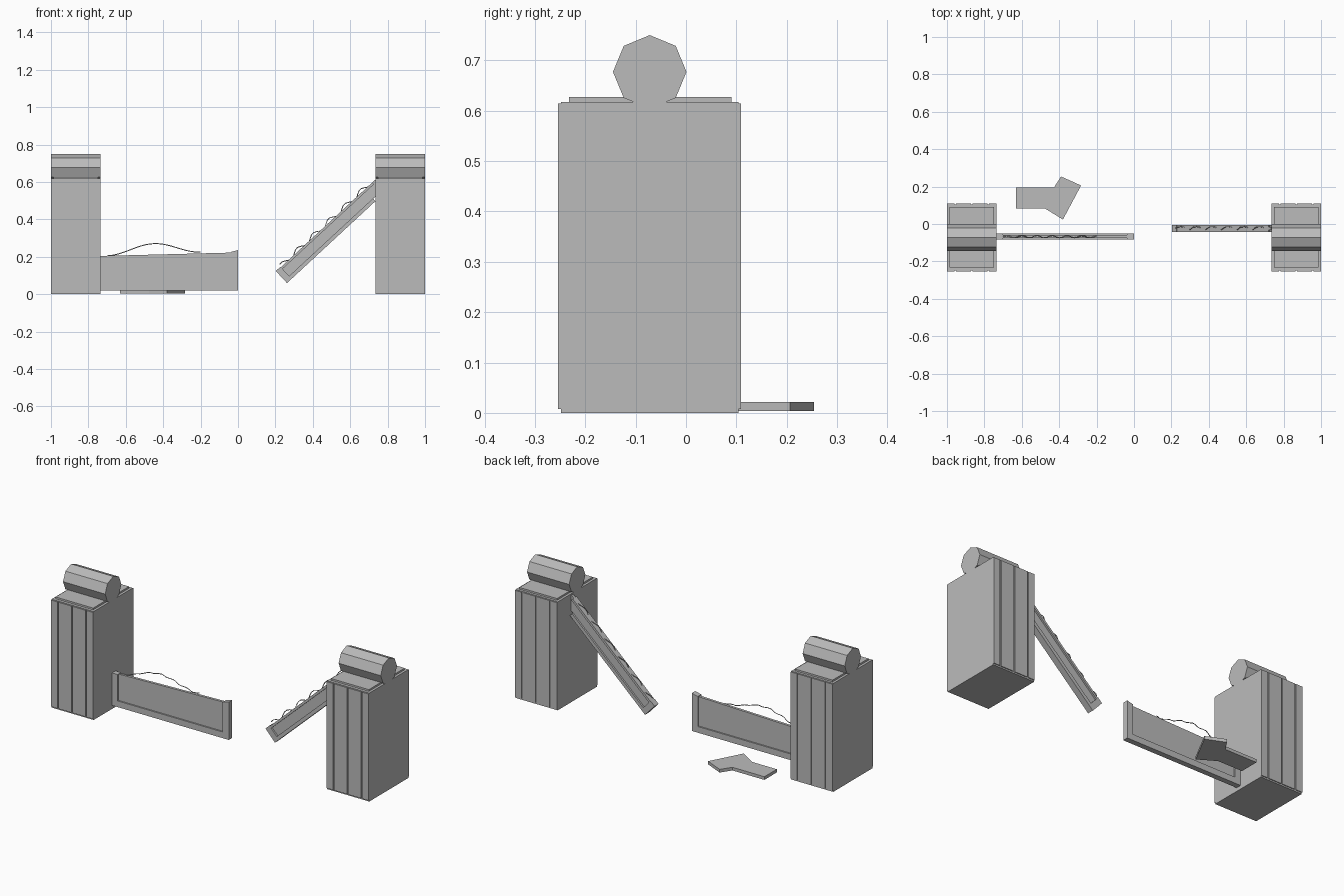
import bpy, math
from mathutils import Matrix, Vector

if "Cube" in bpy.data.objects:
    bpy.data.objects.remove(bpy.data.objects["Cube"])

grey = bpy.data.materials.new("stone_grey")
grey.diffuse_color = (0.5, 0.5, 0.5, 1)
grey.use_nodes = True
grey.node_tree.nodes["Principled BSDF"].inputs["Base Color"].default_value = grey.diffuse_color


def mesh_object(name, verts, faces, mat=None):
    me = bpy.data.meshes.new(name)
    me.from_pydata([(mat @ Vector(v)) if mat else v for v in verts], [], faces)
    me.materials.append(grey)
    ob = bpy.data.objects.new(name, me)
    bpy.context.collection.objects.link(ob)
    return ob


def prism(name, outline, lo, hi, axis="y", mat=None):
    """Extrude a 2D outline: (y,z) along x, (x,z) along y, (x,y) along z."""
    put = {"x": lambda p, d: (d, p[0], p[1]),
           "y": lambda p, d: (p[0], d, p[1]),
           "z": lambda p, d: (p[0], p[1], d)}[axis]
    area = sum(a[0] * b[1] - b[0] * a[1] for a, b in zip(outline, outline[1:] + outline[:1]))
    if (area < 0) != (axis == "y"):
        outline = outline[::-1]
    n = len(outline)
    verts = [put(p, lo) for p in outline] + [put(p, hi) for p in outline]
    faces = [tuple(range(n))[::-1], tuple(range(n, 2 * n))]
    faces += [(i, (i + 1) % n, (i + 1) % n + n, i + n) for i in range(n)]
    return mesh_object(name, verts, faces, mat)


def box(name, x, y, z, mat=None):
    return prism(name, [(x[0], z[0]), (x[1], z[0]), (x[1], z[1]), (x[0], z[1])], y[0], y[1], "y", mat)


def wire(name, points, mat=None):
    cu = bpy.data.curves.new(name, "CURVE")
    cu.dimensions = "3D"
    cu.bevel_depth = 0.0025
    cu.bevel_resolution = 0
    sp = cu.splines.new("POLY")
    sp.points.add(len(points) - 1)
    for p, co in zip(sp.points, points):
        v = mat @ Vector(co) if mat else Vector(co)
        p.co = (*v, 1)
    cu.materials.append(grey)
    ob = bpy.data.objects.new(name, cu)
    bpy.context.collection.objects.link(ob)


# Two gate towers, each with a slab and an octagonal roll on top
for side, cx in (("left", -0.8675), ("right", 0.8675)):
    h = 0.1325
    box(side + "_tower", (cx - h, cx + h), (-0.248, 0.104), (0, 0.617))
    box(side + "_cap_slab", (cx - h + 0.014, cx + h - 0.014), (-0.232, 0.09), (0.616, 0.627))
    ring = [(-0.072 + 0.073 * math.cos(k * math.pi / 4), 0.677 + 0.073 * math.sin(k * math.pi / 4))
            for k in range(8)]
    prism(side + "_roof_roll", ring, cx - h, cx + h, "x")
    # Raised planks on front and back, with grooves between them
    edges = [-h, -0.092, -0.084, -0.004, 0.004, 0.084, 0.092, h]
    for i in range(0, 8, 2):
        for face, y in (("front", (-0.254, -0.247)), ("back", (0.103, 0.109))):
            box(f"{side}_{face}_plank_{i // 2}", (cx + edges[i], cx + edges[i + 1]), y, (0.008, 0.614))

# Standing gate leaf
box("gate_hinge_post", (-0.735, -0.7), (-0.083, -0.052), (0.02, 0.205))
prism("gate_end_post", [(-0.038, 0.02), (0, 0.02), (0, 0.235), (-0.038, 0.226)], -0.083, -0.052)
box("gate_bottom_rail", (-0.7, -0.038), (-0.083, -0.052), (0.02, 0.055))
prism("gate_panel", [(-0.7, 0.054), (-0.038, 0.054), (-0.038, 0.222), (-0.7, 0.205)], -0.075, -0.06)
wire("gate_wire", [(-0.7 + 0.5 * t / 30,
                    -0.068 + 0.006 * math.sin(t * 1.3),
                    0.205 + 0.02 * t / 30 + 0.055 * math.sin(math.pi * t / 30) ** 2)
                   for t in range(31)])

# Fallen gate leaf leaning on the right tower
lean = Matrix.Translation((0.262, 0, 0.059)) @ Matrix.Rotation(-math.radians(42.8), 4, "Y")
box("fallen_end_post", (0, 0.034), (-0.042, -0.006), (0, 0.088), lean)
box("fallen_bottom_rail", (0.034, 0.645), (-0.042, -0.006), (0, 0.02), lean)
box("fallen_panel", (0.034, 0.72), (-0.032, -0.016), (0.018, 0.085), lean)
box("fallen_top_rail", (0.034, 0.70), (-0.042, -0.006), (0.072, 0.085), lean)
wire("fallen_wire", [(0.04 + 0.66 * t / 40, -0.022 + 0.008 * math.sin(t * 0.9),
                      0.09 + 0.012 * math.sin(t * 0.9 + 1)) for t in range(41)], lean)

# Broken board lying behind the gate
prism("broken_board", [(-0.63, 0.195), (-0.428, 0.195), (-0.39, 0.254), (-0.283, 0.206),
                       (-0.38, 0.024), (-0.476, 0.083), (-0.63, 0.083)], 0.004, 0.022, "z")
